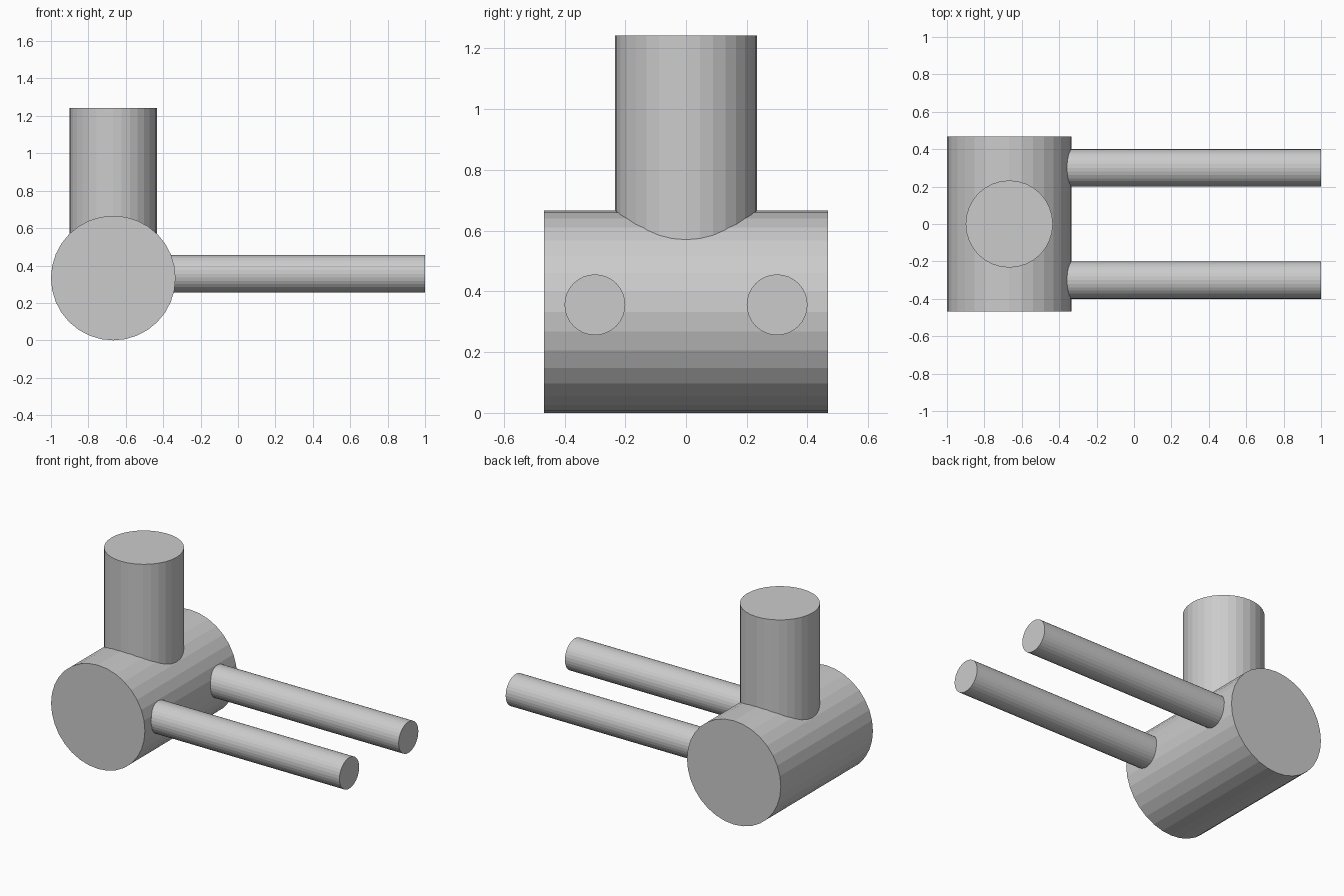
import bpy
from mathutils import Vector

if "Cube" in bpy.data.objects:
    bpy.data.objects.remove(bpy.data.objects["Cube"], do_unlink=True)

# Single plain grey
grey = bpy.data.materials.new("light_grey")
grey.use_nodes = True
colour = (0.6, 0.6, 0.6, 1)
grey.diffuse_color = colour
grey.node_tree.nodes["Principled BSDF"].inputs["Base Color"].default_value = colour


def cylinder(name, start, end, radius):
    """Flat-shaded 32-sided cylinder running from start to end."""
    start, end = Vector(start), Vector(end)
    axis = end - start
    bpy.ops.mesh.primitive_cylinder_add(
        vertices=32, radius=radius, depth=axis.length,
        location=(start + end) / 2,
        rotation=axis.to_track_quat("Z", "Y").to_euler())
    obj = bpy.context.object
    obj.name = name
    obj.data.materials.append(grey)
    return obj


DRUM_X, DRUM_R = -0.667, 0.333

# Horizontal drum, lying front to back
cylinder("drum", (DRUM_X, -0.467, DRUM_R), (DRUM_X, 0.467, DRUM_R), DRUM_R)

# Upright post rising from the drum
cylinder("post", (DRUM_X, 0, DRUM_R), (DRUM_X, 0, 1.243), 0.233)

# Pair of rods reaching sideways from the drum
for side, y in (("front", -0.3), ("back", 0.3)):
    cylinder(side + "_rod", (DRUM_X, y, 0.356), (1, y, 0.356), 0.1)
